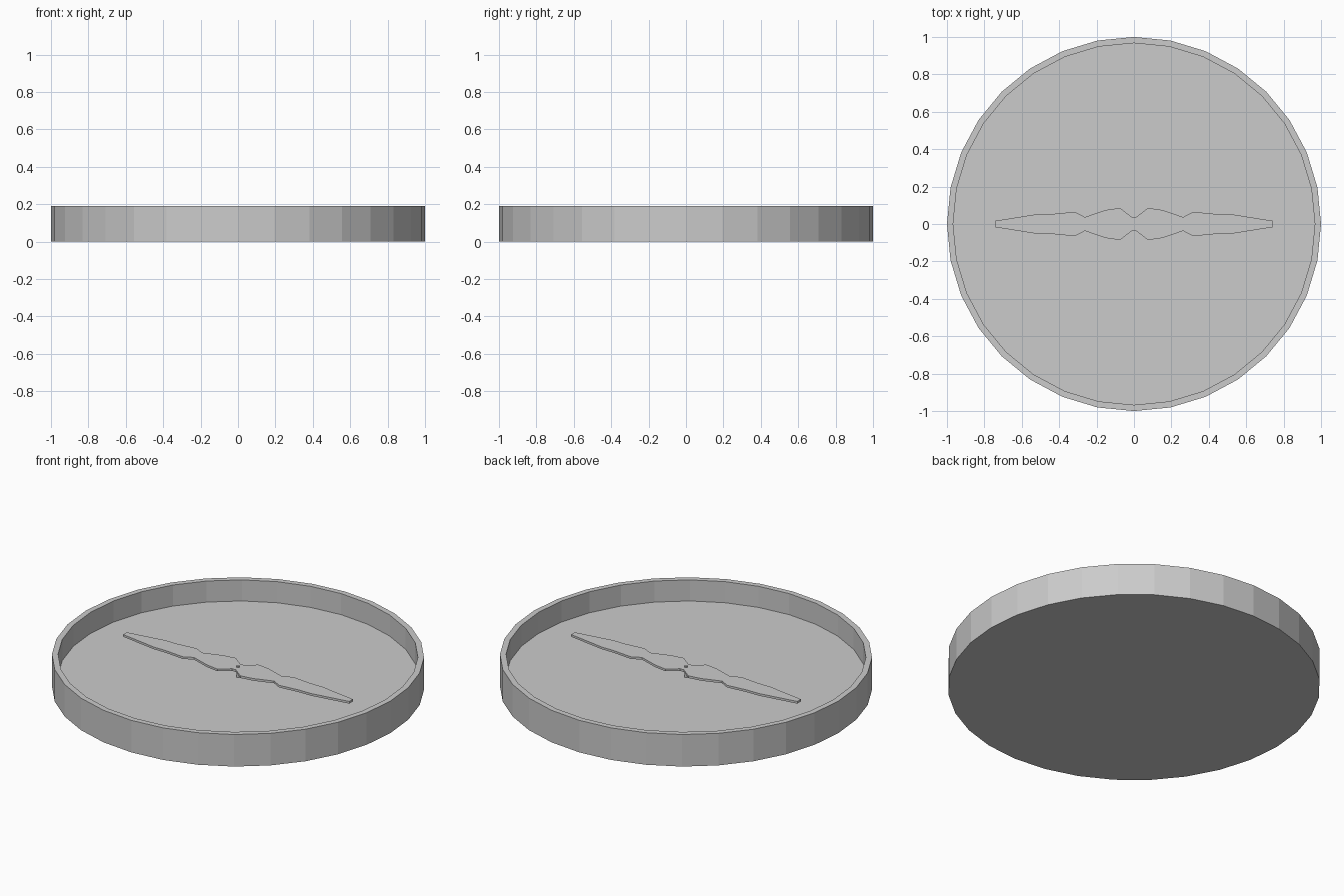
import bpy
import bmesh
import math

if "Cube" in bpy.data.objects:
    bpy.data.objects.remove(bpy.data.objects["Cube"])

SIDES = 32
FLOOR, RIM = 0.065, 0.19

grey = bpy.data.materials.new("light grey")
grey.diffuse_color = (0.6, 0.6, 0.6, 1)
grey.use_nodes = True
grey.node_tree.nodes["Principled BSDF"].inputs["Base Color"].default_value = grey.diffuse_color


def finish(name, bm):
    bmesh.ops.recalc_face_normals(bm, faces=bm.faces)
    mesh = bpy.data.meshes.new(name)
    bm.to_mesh(mesh)
    bm.free()
    mesh.materials.append(grey)
    obj = bpy.data.objects.new(name, mesh)
    bpy.context.collection.objects.link(obj)
    return obj


def ring(bm, radius, z, sides):
    return [bm.verts.new((radius * math.cos(2 * math.pi * i / sides),
                          radius * math.sin(2 * math.pi * i / sides), z))
            for i in range(sides)]


def lathe(name, profile, sides):
    """Revolve a (radius, z) profile and cap both ends."""
    bm = bmesh.new()
    rings = [ring(bm, r, z, sides) for r, z in profile]
    for a, b in zip(rings, rings[1:]):
        for i in range(sides):
            j = (i + 1) % sides
            bm.faces.new((a[i], a[j], b[j], b[i]))
    bm.faces.new(rings[0])
    bm.faces.new(rings[-1])
    return finish(name, bm)


# Round open case with a thin wall and a recessed floor
lathe("case", [(1, 0), (1, RIM), (0.967, RIM), (0.967, FLOOR)], SIDES)

# Pivot pin that carries the needle above the floor
lathe("pivot_pin", [(0.009, FLOOR), (0.009, 0.132)], 12)

# Needle: one quarter outline, mirrored to all four quadrants
quarter = [(0.742, 0.017), (0.515, 0.053), (0.44, 0.053), (0.316, 0.065),
           (0.263, 0.037), (0.15, 0.075), (0.075, 0.086), (0.012, 0.037)]
upper = quarter + [(-x, y) for x, y in reversed(quarter)]
outline = upper + [(x, -y) for x, y in reversed(upper)]
bm = bmesh.new()
face = bm.faces.new([bm.verts.new((x, y, 0.112)) for x, y in outline])
top = bmesh.ops.extrude_face_region(bm, geom=[face])["geom"]
bmesh.ops.translate(bm, vec=(0, 0, 0.013),
                    verts=[v for v in top if isinstance(v, bmesh.types.BMVert)])
finish("needle", bm)
